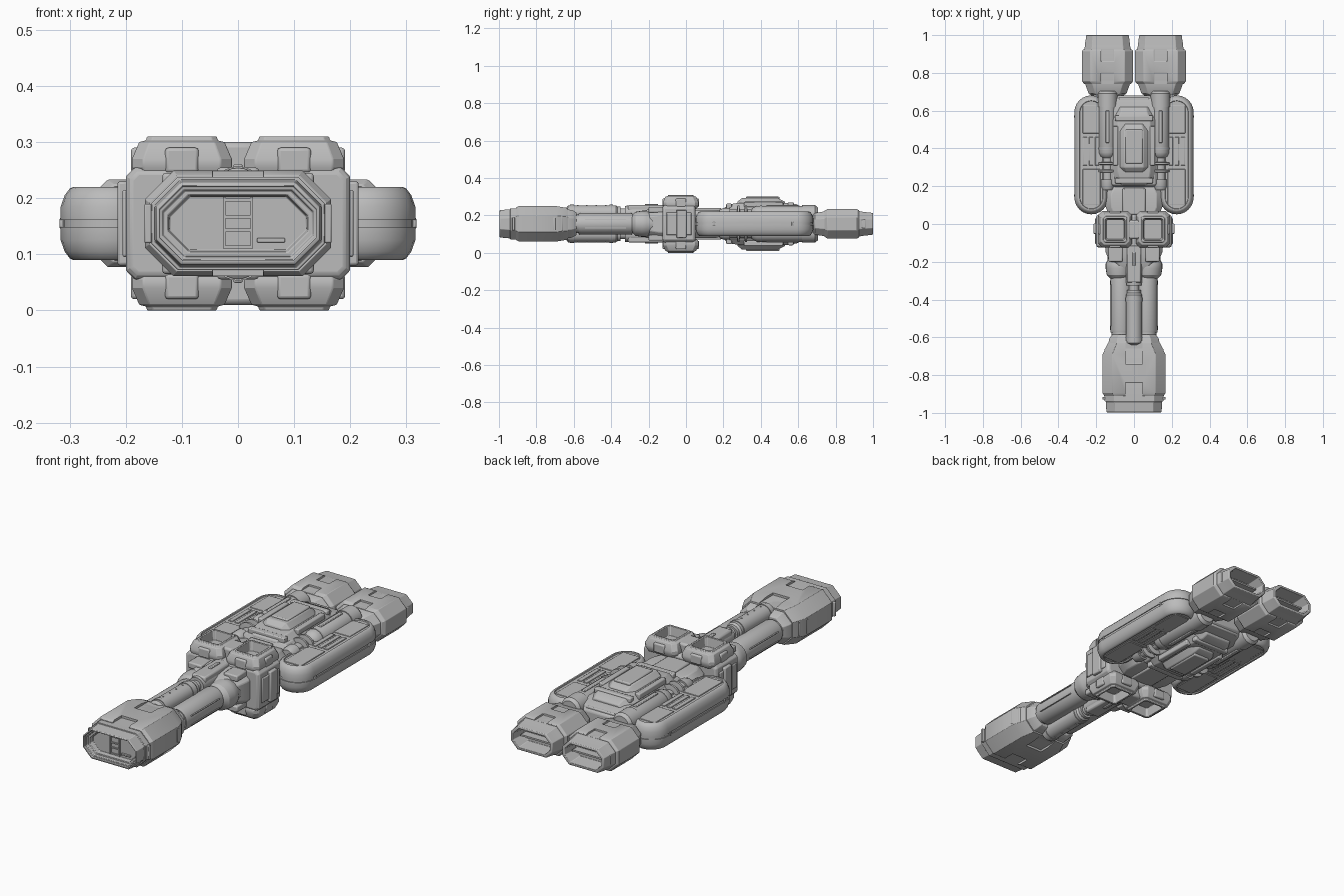
import bpy, bmesh, math
from mathutils import Vector

MID = 0.155          # height of the ship's centre line
cube = bpy.data.objects.get("Cube")
if cube:
    bpy.data.objects.remove(cube, do_unlink=True)

grey = bpy.data.materials.new("hull grey")
grey.use_nodes = True
COLOUR = (0.5, 0.5, 0.5, 1)
grey.diffuse_color = COLOUR
grey.node_tree.nodes["Principled BSDF"].inputs["Base Color"].default_value = COLOUR
parts = []


def finish(name, bm, mirror="", bevel=0.0, cutters=()):
    """Turn a bmesh into a part, cut it, bevel it and mirror it about the centre line."""
    bmesh.ops.recalc_face_normals(bm, faces=bm.faces)
    mesh = bpy.data.meshes.new(name)
    bm.to_mesh(mesh)
    bm.free()
    ob = bpy.data.objects.new(name, mesh)
    bpy.context.collection.objects.link(ob)
    ob.location.z = MID
    mesh.materials.append(grey)
    for c in cutters:
        m = ob.modifiers.new("cut", "BOOLEAN")
        m.object, m.operation, m.solver = c, "DIFFERENCE", "EXACT"
    if bevel:
        m = ob.modifiers.new("bevel", "BEVEL")
        m.width, m.segments, m.limit_method = bevel, 2, "ANGLE"
        m.angle_limit = math.radians(35)
    if mirror:
        m = ob.modifiers.new("mirror", "MIRROR")
        m.use_axis = ("x" in mirror, False, "z" in mirror)
        m.use_mirror_merge = False
    parts.append(ob)
    return ob


def octagon(hw, hh, ch):
    return [(hw, ch - hh), (hw, hh - ch), (hw - ch, hh), (ch - hw, hh),
            (-hw, hh - ch), (-hw, ch - hh), (ch - hw, -hh), (hw - ch, -hh)]


def circle(r, n=24):
    return [(r * math.cos(i * math.tau / n), r * math.sin(i * math.tau / n)) for i in range(n)]


def loft(name, rings, centre=(0, 0), axis="y", **kw):
    """Skin rings of (position, outline) along y or z."""
    bm = bmesh.new()
    rows = []
    for w, outline in rings:
        pts = [(u + centre[0], v + centre[1]) for u, v in outline]
        rows.append([bm.verts.new((u, w, v) if axis == "y" else (u, v, w)) for u, v in pts])
    for a, b in zip(rows, rows[1:]):
        for i in range(len(a)):
            j = (i + 1) % len(a)
            bm.faces.new((a[i], a[j], b[j], b[i]))
    bm.faces.new(rows[0])
    bm.faces.new(rows[-1])
    return finish(name, bm, **kw)


def shell(name, rows, **kw):
    """Octagonal loft from rows of (position, half width, half height, chamfer)."""
    return loft(name, [(w, octagon(a, b, c)) for w, a, b, c in rows], **kw)


def tube(name, rows, **kw):
    return loft(name, [(w, circle(r)) for w, r in rows], **kw)


def box(name, x, y, z, **kw):
    bm = bmesh.new()
    bmesh.ops.create_cube(bm, size=1)
    for v in bm.verts:
        v.co = Vector([(lo + hi) / 2 + (hi - lo) * c for (lo, hi), c in zip((x, y, z), v.co)])
    return finish(name, bm, **kw)


def notch(name, x, y, z):
    c = box(name, x, y, z)
    parts.remove(c)
    c.hide_render = True
    c.hide_set(True)
    return c


def notches(name, cx, hw, spans, depth):
    """Cutters through the top and bottom of an armour band."""
    return [notch(name, (cx - hw, cx + hw), y, z)
            for y in spans for z in ((depth, 0.2), (-0.2, -depth))]


# Head: core with recessed front window, and a notched armour band
shell("head_core", [(-0.95, .10, .035, .02), (-0.95, .122, .048, .036), (-0.972, .125, .051, .037),
                    (-0.972, .133, .058, .038), (-0.985, .135, .060, .039), (-0.985, .140, .066, .041),
                    (-0.998, .140, .066, .041), (-0.995, .146, .073, .044), (-0.94, .149, .078, .046),
                    (-0.94, .155, .083, .048), (-0.66, .155, .083, .048), (-0.65, .138, .078, .045),
                    (-0.61, .132, .074, .043), (-0.585, .115, .060, .035)], bevel=.002)
shell("head_armour", [(-0.91, .158, .086, .049), (-0.895, .166, .094, .051),
                      (-0.69, .166, .094, .051), (-0.63, .138, .084, .047)], bevel=.004,
      cutters=notches("head_notch", 0, .045, ((-0.95, -0.84), (-0.74, -0.58)), .083))
box("window_rail", (.022, .027), (-0.958, -0.945), (-.045, .047), mirror="x")
for i, z in enumerate((-.042, -.012, .012, .042)):
    box(f"window_rung_{i}", (-.024, .024), (-0.956, -0.945), (z - .003, z + .003))
box("window_handle", (.034, .084), (-0.96, -0.945), (-.034, -.026), bevel=.002)
for y in (-0.93, -0.71):
    box("head_side_rib", (.15, .167), (y, y + .015), (-.035, .035), mirror="x", bevel=.003)

# Neck: side pipes, top and bottom cylinders, joints
tube("neck_pipe", [(-0.60, .05), (-0.575, .05), (-0.575, .055), (-0.56, .058), (-0.30, .058),
                   (-0.285, .055), (-0.285, .048), (-0.25, .048)], centre=(.068, 0), mirror="x")
for z in (-.022, .022):
    box("neck_pipe_seam", (.10, .127), (-0.54, -0.32), (z - .002, z + .002), mirror="x")
tube("neck_cylinder", [(-0.64, .03), (-0.63, .043), (-0.375, .043), (-0.365, .036), (-0.35, .036),
                       (-0.35, .026), (-0.325, .026), (-0.325, .04), (-0.29, .043), (-0.13, .043)],
     centre=(0, .056), mirror="z")
for y in (-0.61, -0.40):
    tube("neck_cylinder_ring", [(y - .01, .046), (y + .01, .046)], centre=(0, .056), mirror="z")
for i in range(4):
    tube("neck_bolt", [(.09, .004), (.101, .004)], centre=(0, -0.58 + i * .05),
         axis="z", mirror="z")
tube("neck_joint", [(-0.29, .045), (-0.27, .064), (-0.235, .07), (-0.21, .07), (-0.19, .06),
                    (-0.12, .06)], centre=(.08, 0), mirror="x")
shell("neck_collar", [(-0.255, .09, .055, .03), (-0.21, .125, .075, .04), (-0.15, .15, .085, .04),
                      (-0.10, .155, .088, .04)], bevel=.004)
box("neck_bracket", (-.038, .038), (-0.31, -0.11), (.06, .1), mirror="z", bevel=.008)
box("neck_bracket_slot", (-.008, .008), (-0.22, -0.15), (.09, .106), mirror="z", bevel=.003)
box("collar_plate", (.06, .135), (-0.20, -0.12), (.06, .09), mirror="xz", bevel=.006)

# Centre block with vertical thrusters above and below
shell("centre_block", [(-0.125, .19, .09, .012), (-0.115, .2, .1, .016), (.04, .2, .1, .016),
                       (.05, .19, .09, .012)], bevel=.004)
box("block_side_plate", (.195, .215), (-.052, .002), (-.075, .075), mirror="x", bevel=.005)
box("block_side_band", (.19, .206), (-0.105, .03), (-.06, .06), mirror="x", bevel=.004)
box("block_hub", (-.035, .035), (-.08, .02), (.09, .145), mirror="z", bevel=.01)
shell("thruster", [(.08, .082, .085, .02), (.10, .089, .096, .02), (.115, .089, .096, .02),
                   (.145, .076, .082, .018), (.148, .064, .07, .01), (.155, .062, .068, .01),
                   (.155, .053, .058, .008), (.11, .047, .052, .007)],
      centre=(.1, -.028), axis="z", mirror="xz", bevel=.002)
for x0, x1 in ((.045, .155),):
    for y0, y1 in ((-0.126, -0.10), (.045, .07)):
        box("thruster_clamp", (.07, .13), (y0, y1), (.09, .135), mirror="xz", bevel=.006)
box("thruster_side_clamp", (.165, .191), (-.055, 0), (.09, .135), mirror="xz", bevel=.006)

# Main hull
shell("waist", [(.04, .13, .075, .03), (.09, .15, .075, .03), (.16, .15, .075, .03),
                (.2, .13, .065, .03)], bevel=.004)
box("waist_plate", (-.06, .06), (.05, .19), (.06, .084), mirror="z", bevel=.006)
shell("main_hull", [(.19, .12, .06, .03), (.21, .145, .085, .035), (.60, .145, .085, .035),
                    (.66, .12, .07, .03), (.68, .10, .05, .03)], bevel=.004)
shell("hull_deck", [(.205, .08, .085, .02), (.23, .105, .105, .025), (.28, .115, .112, .03),
                    (.55, .115, .112, .03), (.59, .10, .105, .03), (.62, .085, .09, .02)], bevel=.004)
shell("deck_hatch", [(.275, .06, .118, .02), (.30, .075, .138, .025), (.49, .075, .138, .025),
                     (.53, .06, .118, .02)], bevel=.004)
box("hatch_ridge", (-.045, .045), (.32, .50), (.13, .145), mirror="z", bevel=.005)
box("deck_rib", (.085, .112), (.31, .52), (.09, .118), mirror="xz", bevel=.005)
box("deck_crossbar", (-.1, .1), (.545, .575), (.09, .115), mirror="z", bevel=.006)
box("deck_front_step", (-.1, .1), (.215, .245), (.08, .108), mirror="z", bevel=.005)
box("hull_tail_plate", (-.08, .08), (.62, .67), (.04, .07), mirror="z", bevel=.005)

# Feed pipes from hull to engines
tube("feed_pipe", [(.18, .028), (.20, .036), (.235, .036), (.235, .028), (.35, .028), (.36, .04),
                   (.38, .048), (.62, .048), (.62, .052), (.69, .052), (.705, .04)],
     centre=(.14, .048), mirror="xz")
for y in (.28, .32, .40):
    tube("feed_pipe_ring", [(y - .008, .03), (y - .005, .05), (y + .005, .05), (y + .008, .03)],
         centre=(.14, .048), mirror="xz")
box("pipe_panel", (.13, .15), (.43, .60), (.09, .101), mirror="xz", bevel=.003)


def stadium(hw, hl, n=12):
    """Long rounded outline, straight along y."""
    arc = [(hw * math.cos(i * math.pi / n), hw * math.sin(i * math.pi / n)) for i in range(n + 1)]
    top = [(x, y + hl - hw) for x, y in arc]
    return top + [(-x, -y) for x, y in top]


# Side pods: rounded rim, side groove and recessed top and bottom panels
HALF = [(.006, .086), (.006, .09), (.03, .09), (.05, .083), (.062, .074), (.065, .068),
        (.065, .062), (.06, .06)]
profile = [(-z, d) for z, d in reversed(HALF)] + HALF
loft("side_pod", [(z, stadium(d, .225 + d)) for z, d in profile], centre=(.226, .366),
     axis="z", mirror="x")
box("pod_panel", (.178, .272), (.10, .29), (.05, .064), mirror="xz", bevel=.002)
for i in range(3):
    x = .184 + i * .032
    box(f"pod_vent_{i}", (x, x + .022), (.31, .46), (.05, .064), mirror="xz", bevel=.002)
box("pod_rear_panel", (.178, .272), (.48, .63), (.05, .063), mirror="xz", bevel=.002)
for y in (.15, .57):
    box("pod_side_port", (.30, .318), (y - .006, y + .006), (-.01, .01), mirror="x", bevel=.003)
for y in (.14, .55):
    box("pod_mount", (.12, .17), (y - .04, y + .04), (-.04, .04), mirror="x", bevel=.008)

# Rear engines: hollow core and notched armour band
shell("engine_core", [(.68, .085, .05, .03), (.69, .10, .058, .035), (.74, .118, .066, .038),
                      (.76, .125, .069, .04), (.92, .125, .069, .04), (.94, .12, .065, .038),
                      (.998, .113, .058, .035), (1.0, .11, .055, .034), (1.0, .10, .046, .03),
                      (.93, .09, .038, .025)], centre=(.14, 0), mirror="x", bevel=.002)
shell("engine_armour", [(.74, .122, .069, .04), (.755, .135, .078, .043), (.915, .135, .078, .043),
                        (.925, .128, .073, .041)], centre=(.14, 0), mirror="x", bevel=.004,
      cutters=notches("engine_notch", .14, .034, ((.70, .80), (.86, .95)), .069))
box("engine_vane", (.06, .22), (.925, .97), (-.004, .004), mirror="x")
box("engine_side_rib", (.255, .274), (.94, .96), (-.025, .025), mirror="x", bevel=.003).scale.x = .95

# Smooth shading with sharp edges kept
bpy.ops.object.select_all(action="DESELECT")
for ob in parts:
    ob.select_set(True)
bpy.context.view_layer.objects.active = parts[0]
bpy.ops.object.shade_smooth_by_angle(angle=math.radians(30))
